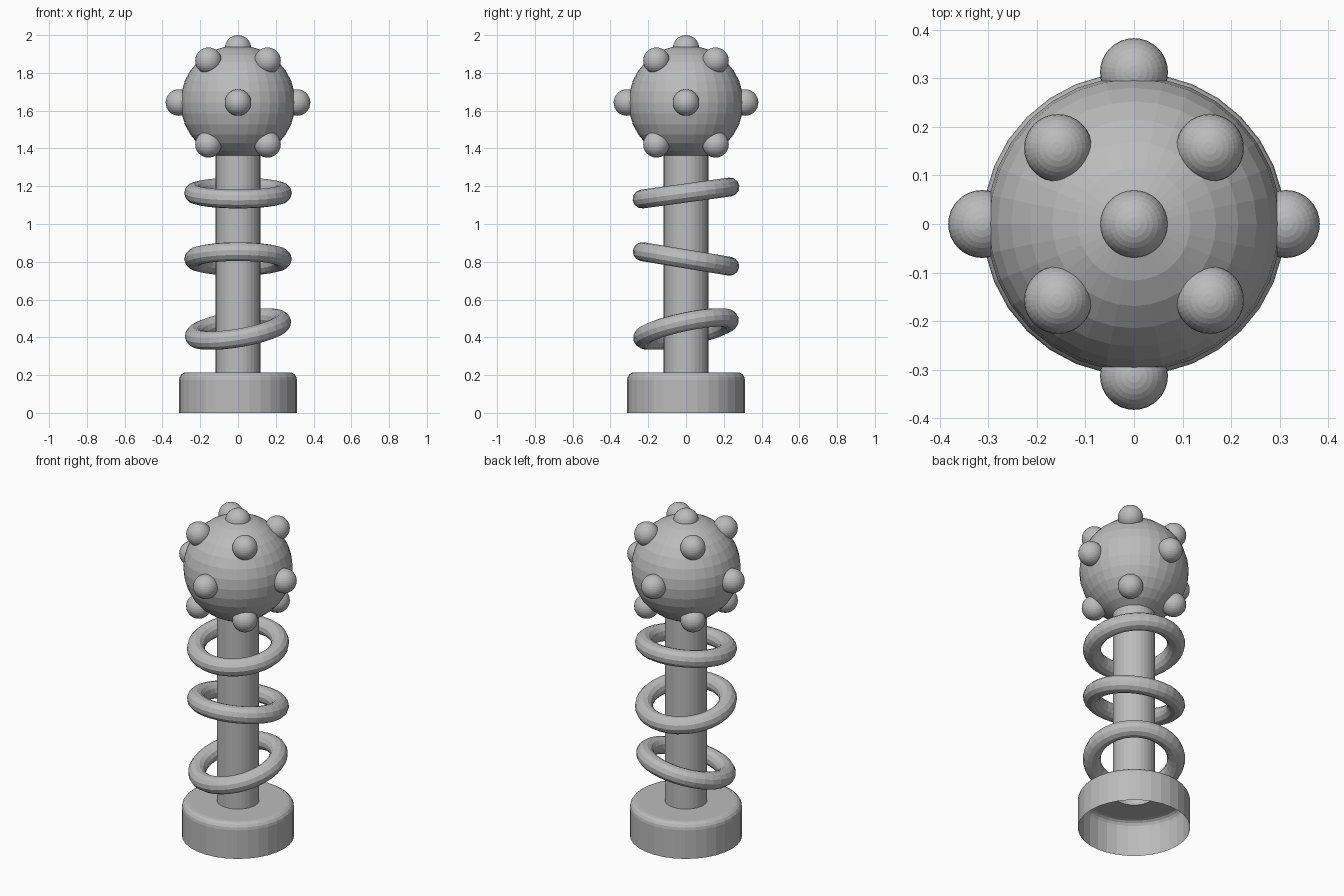
import bpy
import bmesh
from math import sin, cos, pi
from mathutils import Vector

cube = bpy.data.objects.get("Cube")
if cube:
    bpy.data.objects.remove(cube, do_unlink=True)

SEGMENTS = 32
HEAD_Z = 1.643

grey = bpy.data.materials.new("plain grey")
grey.use_nodes = True
colour = (0.5, 0.5, 0.5, 1)
grey.diffuse_color = colour
grey.node_tree.nodes["Principled BSDF"].inputs["Base Color"].default_value = colour


def make_object(name, bm, location=(0, 0, 0)):
    bmesh.ops.recalc_face_normals(bm, faces=bm.faces)
    mesh = bpy.data.meshes.new(name)
    bm.to_mesh(mesh)
    bm.free()
    mesh.materials.append(grey)
    obj = bpy.data.objects.new(name, mesh)
    obj.location = location
    bpy.context.collection.objects.link(obj)
    return obj


def lathe(name, profile):
    """Open shell turned around z from (radius, height) points."""
    bm = bmesh.new()
    verts = [bm.verts.new((r, 0, z)) for r, z in profile]
    edges = [bm.edges.new(pair) for pair in zip(verts, verts[1:])]
    bmesh.ops.spin(bm, geom=verts + edges, cent=(0, 0, 0), axis=(0, 0, 1),
                   angle=2 * pi, steps=SEGMENTS, use_merge=True)
    bmesh.ops.remove_doubles(bm, verts=bm.verts, dist=0.0001)
    return make_object(name, bm)


def ball(name, radius, location):
    bm = bmesh.new()
    bmesh.ops.create_uvsphere(bm, u_segments=SEGMENTS, v_segments=16, radius=radius)
    return make_object(name, bm, location)


def ring(name, z, normal, major=0.235, minor=0.05):
    bpy.ops.mesh.primitive_torus_add(major_segments=SEGMENTS, minor_segments=12,
                                     major_radius=major, minor_radius=minor,
                                     location=(0, 0, z))
    obj = bpy.context.object
    obj.name = name
    obj.rotation_euler = Vector((0, 0, 1)).rotation_difference(Vector(normal)).to_euler()
    obj.data.materials.clear()
    obj.data.materials.append(grey)


# Hollow base with a rounded shoulder, open underneath
shoulder = [(0.272 + 0.04 * cos(a * pi / 8), 0.175 + 0.04 * sin(a * pi / 8))
            for a in range(5)]
lathe("base", [(0.312, 0)] + shoulder + [(0.118, 0.215)])

# Hollow shaft running up into the head
lathe("shaft", [(0.118, 0.215), (0.118, 1.4)])

# Tilted rings around the shaft
ring("lower_ring", 0.444, (-0.17, -0.21, 1))
ring("middle_ring", 0.815, (0, 0.167, 1))
ring("upper_ring", 1.164, (0, -0.137, 1))

# Round head
ball("head", 0.304, (0, 0, HEAD_Z))

# Knobs: one on top, four round the middle, four above and four below
KNOB = 0.07
ball("top_knob", KNOB, (0, 0, 2 - KNOB))
for label, lift, turn in (("middle", 0, 0), ("upper", pi / 4, pi / 4),
                          ("lower", -pi / 4, pi / 4)):
    for i in range(4):
        a = turn + i * pi / 2
        out = Vector((cos(a) * cos(lift), sin(a) * cos(lift), sin(lift)))
        ball(f"{label}_knob_{i + 1}", KNOB, out * 0.313 + Vector((0, 0, HEAD_Z)))
